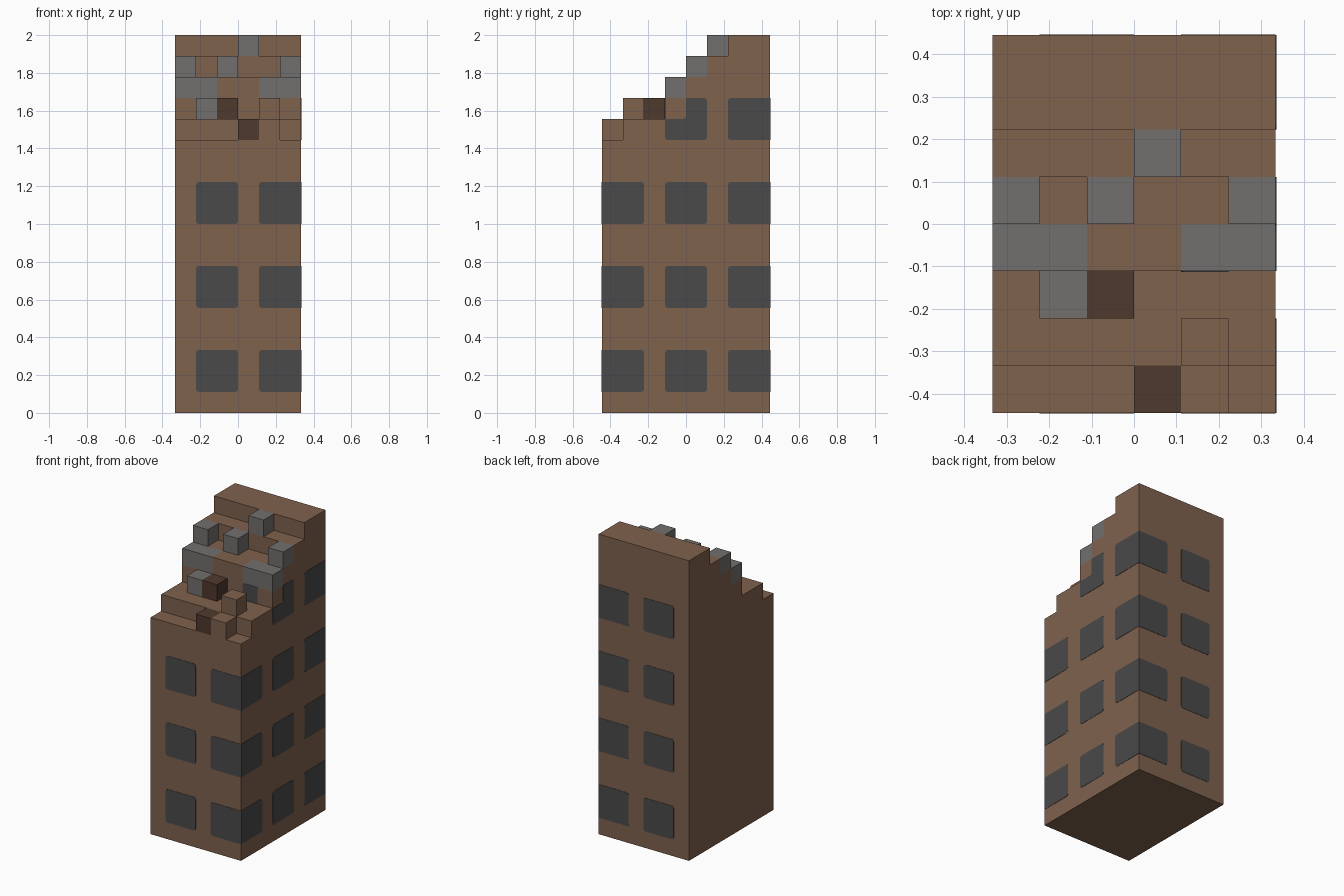
import bpy
import bmesh
from mathutils import Vector

cube = bpy.data.objects.get("Cube")
if cube:
    bpy.data.objects.remove(cube, do_unlink=True)

UNIT = 1 / 9                 # one building block
WIDE, DEEP = 6, 8            # footprint in blocks
PLATE = 0.002 / UNIT         # window plate thickness in blocks
ROUND = 0.14                 # window corner radius in blocks


def material(name, rgb):
    m = bpy.data.materials.new(name)
    m.use_nodes = True
    colour = (*rgb, 1)
    m.diffuse_color = colour
    bsdf = m.node_tree.nodes["Principled BSDF"]
    bsdf.inputs["Base Color"].default_value = colour
    bsdf.inputs["Roughness"].default_value = 0.9
    return m


brown = material("brown wall", (0.216, 0.122, 0.076))
dark_brown = material("dark brown", (0.076, 0.041, 0.026))
grey = material("rubble grey", (0.168, 0.162, 0.153))
glass = material("dark window", (0.067, 0.067, 0.067))


def prism(name, outline, offset, mat):
    """Extrude an outline, given in blocks, along an offset vector."""
    bm = bmesh.new()
    place = lambda p: (Vector(p) - Vector((WIDE / 2, DEEP / 2, 0))) * UNIT
    face = bm.faces.new([bm.verts.new(place(p)) for p in outline])
    new = bmesh.ops.extrude_face_region(bm, geom=[face])["geom"]
    moved = [v for v in new if isinstance(v, bmesh.types.BMVert)]
    bmesh.ops.translate(bm, verts=moved, vec=Vector(offset) * UNIT)
    bmesh.ops.recalc_face_normals(bm, faces=bm.faces)
    mesh = bpy.data.meshes.new(name)
    bm.to_mesh(mesh)
    bm.free()
    mesh.materials.append(mat)
    obj = bpy.data.objects.new(name, mesh)
    bpy.context.collection.objects.link(obj)
    return obj


def block(name, i, j, k, mat, width=1):
    base = [(i, j, k), (i + width, j, k), (i + width, j + 1, k), (i, j + 1, k)]
    prism(name, base, (0, 0, 1), mat)


def rounded(corners):
    """Outline from (u, v, is_round) corners."""
    points = []
    for n, (u, v, soft) in enumerate(corners):
        p = Vector((u, v))
        if not soft:
            points.append(p)
            continue
        before = Vector(corners[n - 1][:2])
        after = Vector(corners[(n + 1) % len(corners)][:2])
        a = p + (before - p).normalized() * ROUND
        b = p + (after - p).normalized() * ROUND
        points += [a, p * 0.5 + (a + b) * 0.25, b]
    return points


# Wall name: outline placement and outward direction
WALLS = {
    "front": (lambda u, v: (u, 0, v), (0, -PLATE, 0)),
    "back": (lambda u, v: (u, DEEP, v), (0, PLATE, 0)),
    "right_side": (lambda u, v: (WIDE, u, v), (PLATE, 0, 0)),
    "broken_wall": (lambda u, v: (u, 3, v), (0, -PLATE, 0)),
}


def window(wall, label, corners):
    put, out = WALLS[wall]
    outline = [put(*p) for p in rounded(corners)]
    prism(f"window_{wall}_{label}", outline, out, glass)


def window_grid(wall, columns, rows, width):
    # Windows wrap around the building corners, so edges there stay square
    for u in columns:
        for v in rows:
            left, right = u > 0, u + 2 < width
            window(wall, f"{u}_{v}", [(u, v, left), (u + 2, v, right),
                                      (u + 2, v + 2, right), (u, v + 2, left)])


# Main tower: stepped side profile swept across the width
heights = [13, 14, 14, 15, 16, 17, 18, 18]
profile = [(0, 0, 0)]
for j, h in enumerate(heights):
    if j == 0 or h != heights[j - 1]:
        profile.append((0, j, h))
    if j == DEEP - 1 or h != heights[j + 1]:
        profile.append((0, j + 1, h))
profile.append((0, DEEP, 0))
prism("tower", profile, (WIDE, 0, 0), brown)

# Broken ledge: grey ends around a brown middle
block("ledge_grey_left", 0, 3, 15, grey, 2)
block("ledge_middle", 2, 3, 15, brown, 2)
block("ledge_grey_right", 4, 3, 15, grey, 2)

# Loose blocks on the steps
for n, (i, j, k) in enumerate([(1, 2, 14), (0, 4, 16), (2, 4, 16),
                               (5, 4, 16), (3, 5, 17)]):
    block(f"grey_rubble_{n}", i, j, k, grey)
block("dark_rubble_front", 3, 0, 13, dark_brown)
block("dark_rubble_middle", 2, 2, 14, dark_brown)
block("brown_rubble_front", 4, 0, 13, brown)
block("brown_rubble_upper", 4, 1, 14, brown)

# Windows on the front, back and one side
full_rows = (1, 5, 9)
top_row = 13
window_grid("front", (1, 4), full_rows, WIDE)
window_grid("back", (1, 4), (*full_rows, top_row), WIDE)
window_grid("right_side", (0, 3, 6), full_rows, DEEP)
window_grid("right_side", (6,), (top_row,), DEEP)

# Damaged windows on the top storey
window("right_side", "damaged", [(3, 13, True), (5, 13, True), (5, 15, True),
                                 (4, 15, False), (4, 14, True), (3, 14, False)])
window("broken_wall", "remnant", [(4, 14, False), (5, 14, False),
                                  (5, 15, False), (4, 15, True)])
